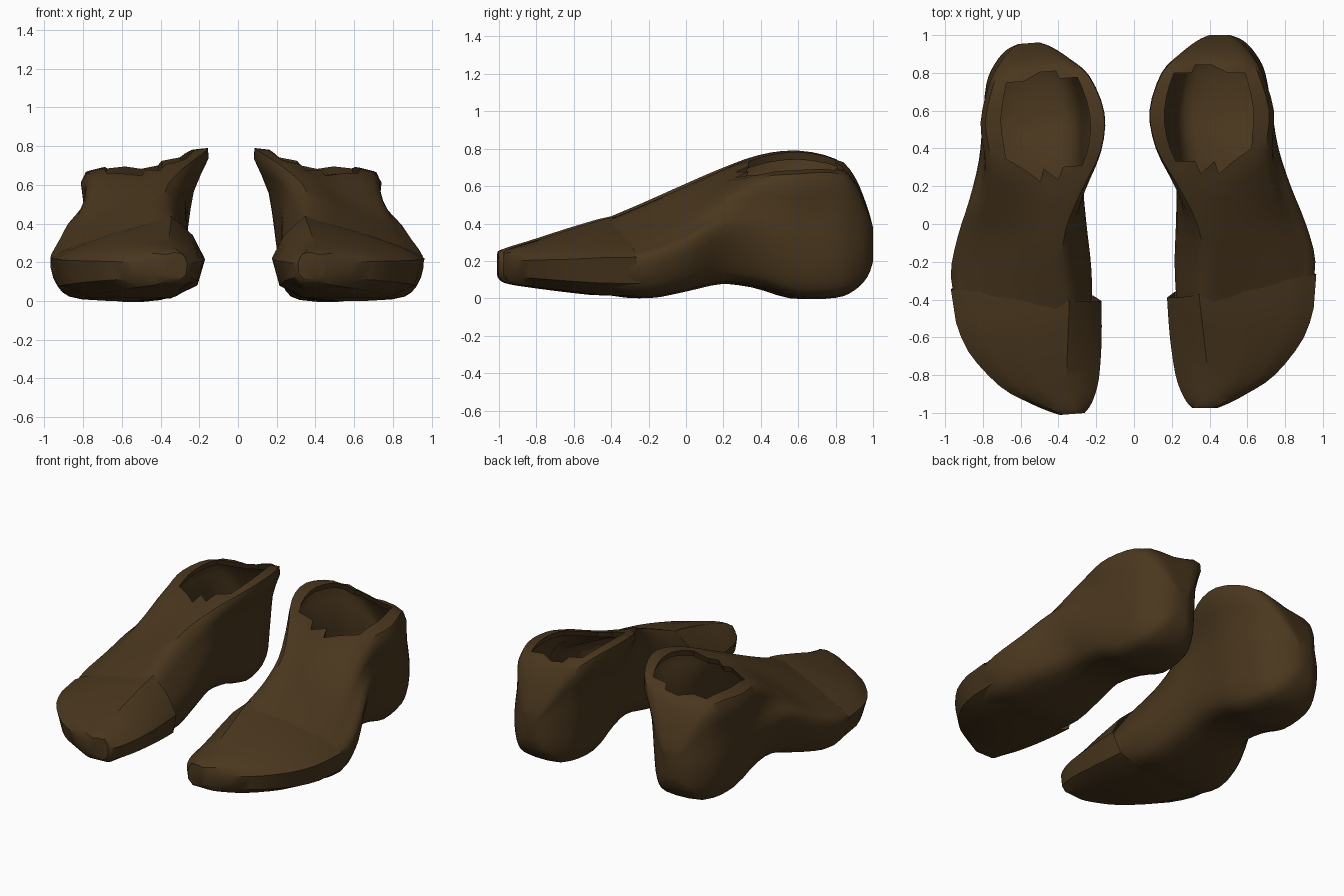
import bpy, bmesh, math
from mathutils import Vector, Matrix

if "Cube" in bpy.data.objects:
    bpy.data.objects.remove(bpy.data.objects["Cube"])

leather = bpy.data.materials.new("brown_leather")
leather.diffuse_color = (0.068, 0.038, 0.013, 1)
leather.use_nodes = True
leather.node_tree.nodes["Principled BSDF"].inputs["Base Color"].default_value = leather.diffuse_color


def spline(a, b, c, d, t):
    return 0.5 * (2*b + (c - a)*t + (2*a - 5*b + 4*c - d)*t*t + (3*b - a - 3*c + d)*t**3)


def smooth(pts, steps, closed):
    n = len(pts)
    get = (lambda i: pts[i % n]) if closed else (lambda i: pts[max(0, min(n - 1, i))])
    out = [spline(get(i-1), get(i), get(i+1), get(i+2), s / steps)
           for i in range(n if closed else n - 1) for s in range(steps)]
    return out if closed else out + [pts[-1]]


def section(y, zb, xi, xo, zm, tix, tiz, tox, toz):
    """Cross-section of the shoe: sole, bulging sides, sloped top."""
    w, low = xo - xi, zb + 0.32 * (zm - zb)
    tuck = .08 * math.exp(-((y - .25) / .15)**2)      # narrow waist under the arch
    ix = xi + (tix - xi) * 0.36
    ox = xo + (tox - xo) * 0.45
    p = [(xi + .22*w, zb), (xo - (.22 + tuck)*w, zb), (xo - (.05 + tuck)*w, low), (xo, zm),
         (ox, zm + (toz - zm) * .52), (tox, toz),
         ((tix + tox) / 2, (tiz + toz) / 2 + .008), (tix, tiz),
         (ix, zm + (tiz - zm) * .55), (xi, zm), (xi + .05*w, low)]
    return [Vector((x, y, z)) for x, z in p]


def loft(sections, ring_steps, len_steps, cap_end):
    rings = [smooth(section(*s), ring_steps, True) for s in sections]
    columns = [smooth(list(c), len_steps, False) for c in zip(*rings)]
    bm = bmesh.new()
    grid = [[bm.verts.new(p) for p in r] for r in zip(*columns)]
    n = len(grid[0])
    for a, b in zip(grid, grid[1:]):
        for i in range(n):
            j = (i + 1) % n
            bm.faces.new((a[i], a[j], b[j], b[i]))
    bm.faces.new(grid[0])
    if cap_end:
        bm.faces.new(grid[-1])
    bmesh.ops.recalc_face_normals(bm, faces=bm.faces)
    return bm


def add_part(name, bm, angle):
    # right-hand part, then a mirrored, slightly turned left-hand part
    for side in ("right", "left"):
        if side == "left":
            turn = Matrix.Rotation(math.radians(4.4), 4, 'Z') @ Matrix.Scale(-1, 4, (1, 0, 0))
            bm.transform(Matrix.Translation((-.028, -.005, 0)) @ turn)
            bmesh.ops.reverse_faces(bm, faces=bm.faces)
        me = bpy.data.meshes.new(side + "_" + name)
        bm.to_mesh(me)
        ob = bpy.data.objects.new(side + "_" + name, me)
        bpy.context.collection.objects.link(ob)
        me.materials.append(leather)
        bpy.ops.object.select_all(action='DESELECT')
        ob.select_set(True)
        bpy.context.view_layer.objects.active = ob
        bpy.ops.object.shade_smooth_by_angle(angle=math.radians(angle))
    bm.free()


# Upper: y, sole z, inner x, outer x, bulge z, top inner x/z, top outer x/z
upper = loft([
    (-.55, .060, .25, .87, .18, .37, .355, .74, .26),
    (-.40, .030, .225, .925, .20, .36, .425, .78, .28),
    (-.20, .008, .215, .96, .22, .37, .51, .80, .33),
    (.00, .045, .222, .91, .29, .335, .60, .75, .42),
    (.20, .088, .225, .83, .38, .235, .69, .71, .545),
    (.40, .068, .215, .765, .34, .12, .765, .70, .645),
    (.60, .010, .20, .73, .27, .085, .79, .715, .665),
    (.80, .012, .23, .695, .27, .15, .745, .655, .67),
    (.90, .050, .28, .645, .27, .25, .645, .60, .60),
    (.97, .120, .345, .58, .28, .34, .48, .54, .46),
    (1.0, .200, .41, .51, .29, .40, .37, .50, .37)], 3, 3, True)

# Foot opening with a jagged inner lip
top = [f for f in upper.faces if f.calc_center_median().z > .5 and f.normal.z > .3
       and .2 < f.calc_center_median().y < .9]
top = bmesh.ops.triangulate(upper, faces=top)["faces"]
hole = []
for f in top:
    c = f.calc_center_median()
    if ((c.x - .40) / .26)**2 + ((c.y - .565) / .265)**2 < 1:
        hole.append(f)
bmesh.ops.delete(upper, geom=hole, context='FACES')
rim = [e for e in upper.edges if e.is_boundary]
for v in {v for e in rim for v in e.verts}:
    v.co.z -= .012
lip = bmesh.ops.extrude_edge_only(upper, edges=rim)["geom"]
for v in lip:
    if isinstance(v, bmesh.types.BMVert):
        v.co += Vector(((v.co.x - .40) * .06, (v.co.y - .57) * .06, -.04))
bmesh.ops.recalc_face_normals(upper, faces=upper.faces)
add_part("upper", upper, 40)

# Toe cap: faceted open shell overlapping the upper, with a slanted rear edge
cap = loft([
    (-.975, .115, .31, .44, .19, .335, .245, .42, .24),
    (-.95, .090, .285, .50, .195, .36, .262, .47, .245),
    (-.90, .075, .255, .595, .20, .38, .28, .54, .25),
    (-.80, .060, .22, .745, .205, .39, .31, .66, .257),
    (-.60, .035, .19, .90, .21, .37, .375, .78, .275),
    (-.39, .012, .175, .965, .22, .345, .438, .83, .29)], 1, 3, False)
for v in cap.verts:
    if v.co.y > -.391:
        v.co.y += .12 * max(0, (v.co.x - .25) / .7)
        v.co.y += .05 * max(0, (.2 - v.co.z) / .2)
add_part("toe_cap", cap, 32)
